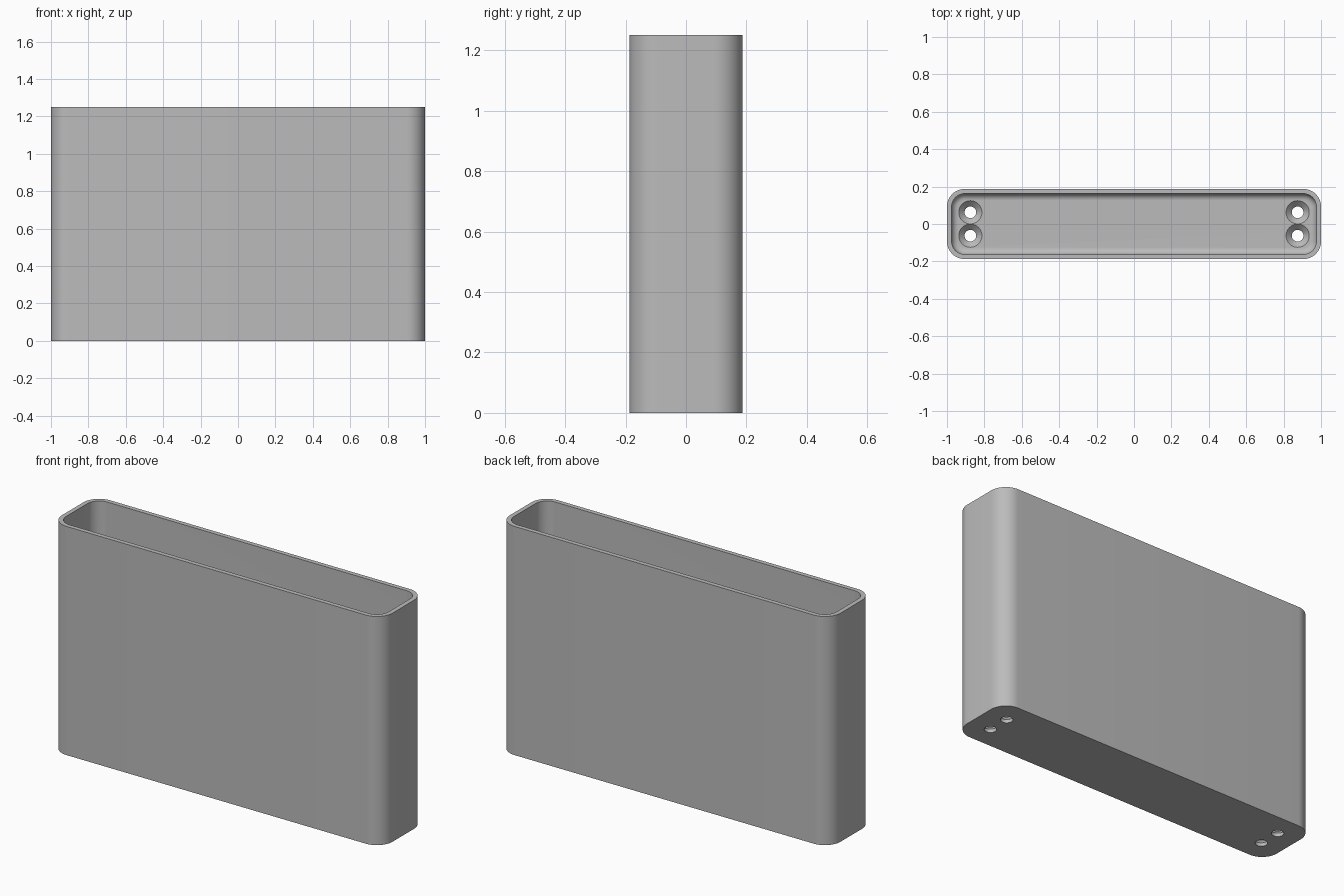
import bpy, bmesh, math

if "Cube" in bpy.data.objects:
    bpy.data.objects.remove(bpy.data.objects["Cube"])

HALF_X, HALF_Y, HEIGHT = 1.0, 0.1875, 1.25
CORNER, WALL, FLOOR, FILLET = 0.095, 0.025, 0.05, 0.036
SEGMENTS = 12

grey = bpy.data.materials.new("plain grey")
grey.use_nodes = True
colour = (0.5, 0.5, 0.5, 1)
grey.diffuse_color = colour
grey.node_tree.nodes["Principled BSDF"].inputs["Base Color"].default_value = colour


def rounded_rectangle(inset, z):
    """Outline of the case, shrunk by inset, at height z."""
    r = CORNER - inset
    points = []
    for quarter, (sx, sy) in enumerate([(1, 1), (-1, 1), (-1, -1), (1, -1)]):
        for i in range(SEGMENTS + 1):
            a = (quarter + i / SEGMENTS) * math.pi / 2
            points.append((sx * (HALF_X - CORNER) + r * math.cos(a),
                           sy * (HALF_Y - CORNER) + r * math.sin(a), z))
    return points


def circle(x, y, z, r, n=48):
    return [(x + r * math.cos(i * math.tau / n),
             y + r * math.sin(i * math.tau / n), z) for i in range(n)]


def loft(bm, outlines):
    """Closed solid through outlines stacked from bottom to top."""
    rings = [[bm.verts.new(p) for p in outline] for outline in outlines]
    n = len(rings[0])
    for low, high in zip(rings, rings[1:]):
        for i in range(n):
            j = (i + 1) % n
            bm.faces.new((low[i], low[j], high[j], high[i]))
    bm.faces.new(rings[0][::-1])
    bm.faces.new(rings[-1])


def make_object(name, solids):
    bm = bmesh.new()
    for outlines in solids:
        loft(bm, outlines)
    mesh = bpy.data.meshes.new(name)
    bm.to_mesh(mesh)
    bm.free()
    mesh.materials.append(grey)
    obj = bpy.data.objects.new(name, mesh)
    bpy.context.collection.objects.link(obj)
    return obj


# Outer body
case = make_object("open_case", [[rounded_rectangle(0, 0), rounded_rectangle(0, HEIGHT)]])

# Cavity with a fillet around the floor
cavity_outlines = []
for i in range(9):
    a = i / 8 * math.pi / 2
    cavity_outlines.append(rounded_rectangle(WALL + FILLET * (1 - math.sin(a)),
                                             FLOOR + FILLET * (1 - math.cos(a))))
cavity_outlines.append(rounded_rectangle(WALL, HEIGHT + 0.1))
cavity = make_object("cavity_cutter", [cavity_outlines])

# Countersunk screw holes, a pair at each end
holes = make_object("screw_hole_cutter", [
    [circle(x, y, -0.05, 0.031), circle(x, y, FLOOR - 0.031, 0.031),
     circle(x, y, FLOOR, 0.062), circle(x, y, FLOOR + 0.02, 0.062)]
    for x in (-0.875, 0.875) for y in (-0.0625, 0.0625)])

# Cut the body, then discard the cutters
for cutter in (cavity, holes):
    cut = case.modifiers.new(cutter.name, "BOOLEAN")
    cut.operation = "DIFFERENCE"
    cut.solver = "EXACT"
    cut.object = cutter
bpy.context.view_layer.objects.active = case
case.select_set(True)
for cutter in (cavity, holes):
    bpy.ops.object.modifier_apply(modifier=cutter.name)
    bpy.data.objects.remove(cutter)

bpy.ops.object.select_all(action="DESELECT")
case.select_set(True)
bpy.ops.object.shade_smooth_by_angle(angle=math.radians(30))
